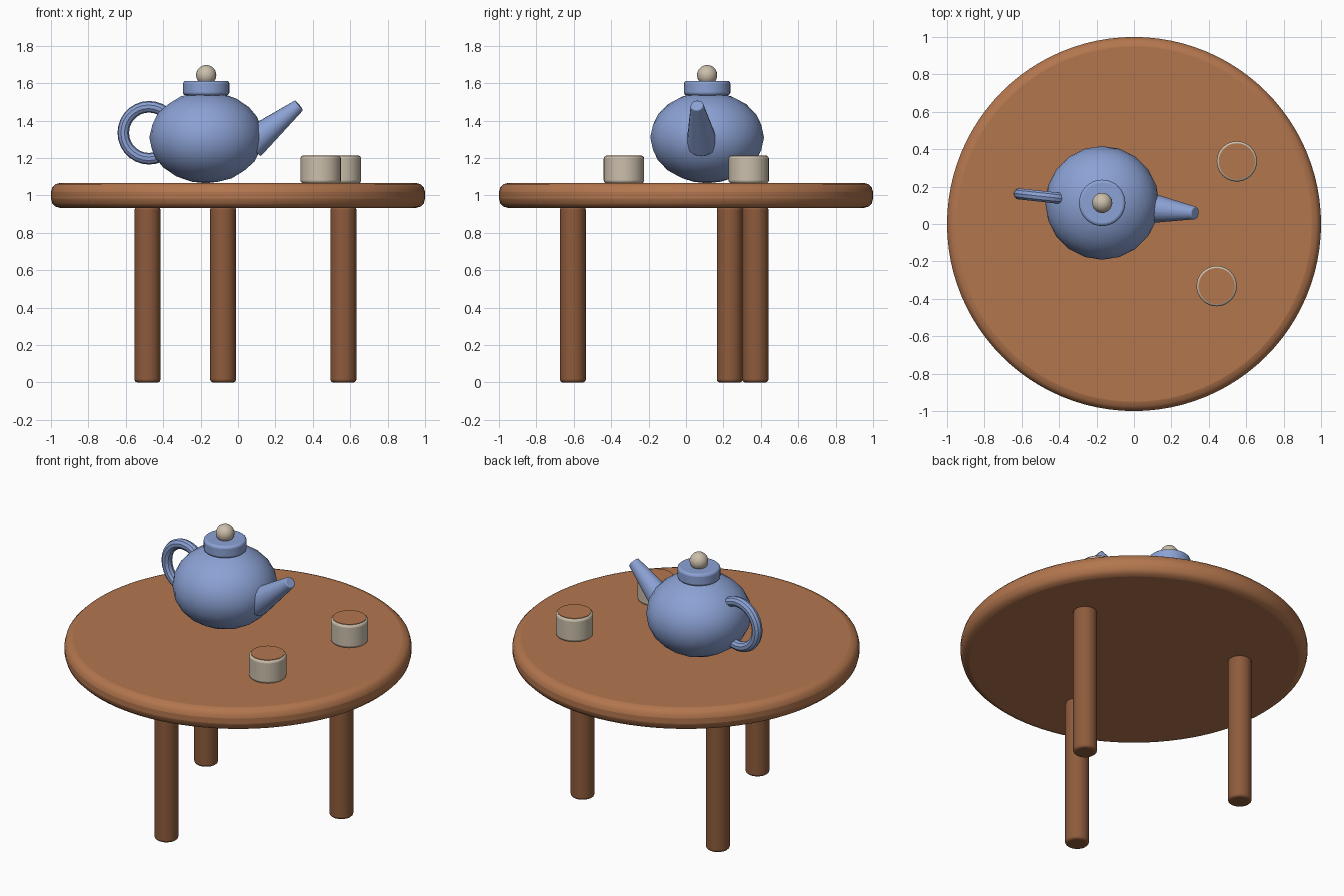
import bpy
import math
from mathutils import Vector

cube = bpy.data.objects.get("Cube")
if cube:
    bpy.data.objects.remove(cube, do_unlink=True)


def material(name, rgb):
    mat = bpy.data.materials.new(name)
    mat.use_nodes = True
    mat.diffuse_color = (*rgb, 1)
    mat.node_tree.nodes["Principled BSDF"].inputs["Base Color"].default_value = (*rgb, 1)
    return mat


WOOD = material("warm wood", (0.45, 0.18, 0.076))
LEG_WOOD = material("dark wood", (0.27, 0.105, 0.045))
BLUE = material("blue glaze", (0.26, 0.36, 0.66))
CREAM = material("cream clay", (0.60, 0.52, 0.41))


def finish(name, mat, bevel=0.0, segments=3):
    """Name and colour the new object, round its rims and smooth it."""
    obj = bpy.context.object
    obj.name = name
    obj.data.materials.append(mat)
    bpy.ops.object.transform_apply(location=False, rotation=True, scale=True)
    if bevel:
        mod = obj.modifiers.new("rounded rims", "BEVEL")
        mod.width = bevel
        mod.segments = segments
        mod.limit_method = "ANGLE"
        mod.angle_limit = math.radians(50)
    bpy.ops.object.shade_smooth_by_angle(angle=math.radians(35))
    return obj


def drum(name, mat, x, y, bottom, top, radius, bevel=0.0, sides=32):
    """Upright round-edged cylinder between two heights."""
    bpy.ops.mesh.primitive_cylinder_add(
        vertices=sides, radius=radius, depth=top - bottom,
        location=(x, y, (bottom + top) / 2))
    return finish(name, mat, bevel)


# Round table on three evenly spaced legs
TABLE_TOP = 1.067
drum("tabletop", WOOD, 0, 0, 0.933, TABLE_TOP, 1.0, bevel=0.05, sides=96)
for i in range(3):
    angle = math.radians(22.5 + 120 * i)
    drum(f"table_leg_{i + 1}", LEG_WOOD, 0.61 * math.cos(angle),
         0.61 * math.sin(angle), 0, 0.94, 0.069, bevel=0.015)

# Teapot, turned slightly so the spout comes forward
POT = Vector((-0.17, 0.113, 0))
TURN = math.radians(-6.2)


def on_pot(out, height):
    """Point on the spout-to-handle line of the teapot."""
    return POT + Vector((out * math.cos(TURN), out * math.sin(TURN), height))


bpy.ops.mesh.primitive_ico_sphere_add(
    subdivisions=3, radius=1, location=on_pot(0, 1.31))
bpy.context.object.scale = (0.304, 0.304, 0.245)
finish("teapot_body", BLUE)

drum("teapot_lid", BLUE, POT.x, POT.y, 1.535, 1.612, 0.124, bevel=0.015)

bpy.ops.mesh.primitive_uv_sphere_add(
    segments=24, ring_count=16, radius=0.054, location=on_pot(0, 1.643))
finish("lid_knob", CREAM)

# Ring handle, partly sunk in the body
bpy.ops.mesh.primitive_torus_add(
    major_segments=28, minor_segments=10, major_radius=0.139, minor_radius=0.031,
    location=on_pot(-0.307, 1.335), rotation=(math.pi / 2, 0, TURN))
finish("teapot_handle", BLUE)

# Tapered spout
base, tip = on_pot(0.24, 1.275), on_pot(0.5, 1.482)
axis = tip - base
bpy.ops.mesh.primitive_cone_add(
    vertices=20, radius1=0.085, radius2=0.034, depth=axis.length,
    location=(base + tip) / 2, rotation=axis.to_track_quat("Z", "Y").to_euler())
finish("teapot_spout", BLUE, bevel=0.006)

# Two cups filled to the rim
for i, (x, y) in enumerate([(0.55, 0.335), (0.442, -0.332)], start=1):
    drum(f"cup_{i}", CREAM, x, y, TABLE_TOP - 0.002, 1.212, 0.108, bevel=0.015)
    drum(f"tea_{i}", WOOD, x, y, 1.207, 1.214, 0.097)
